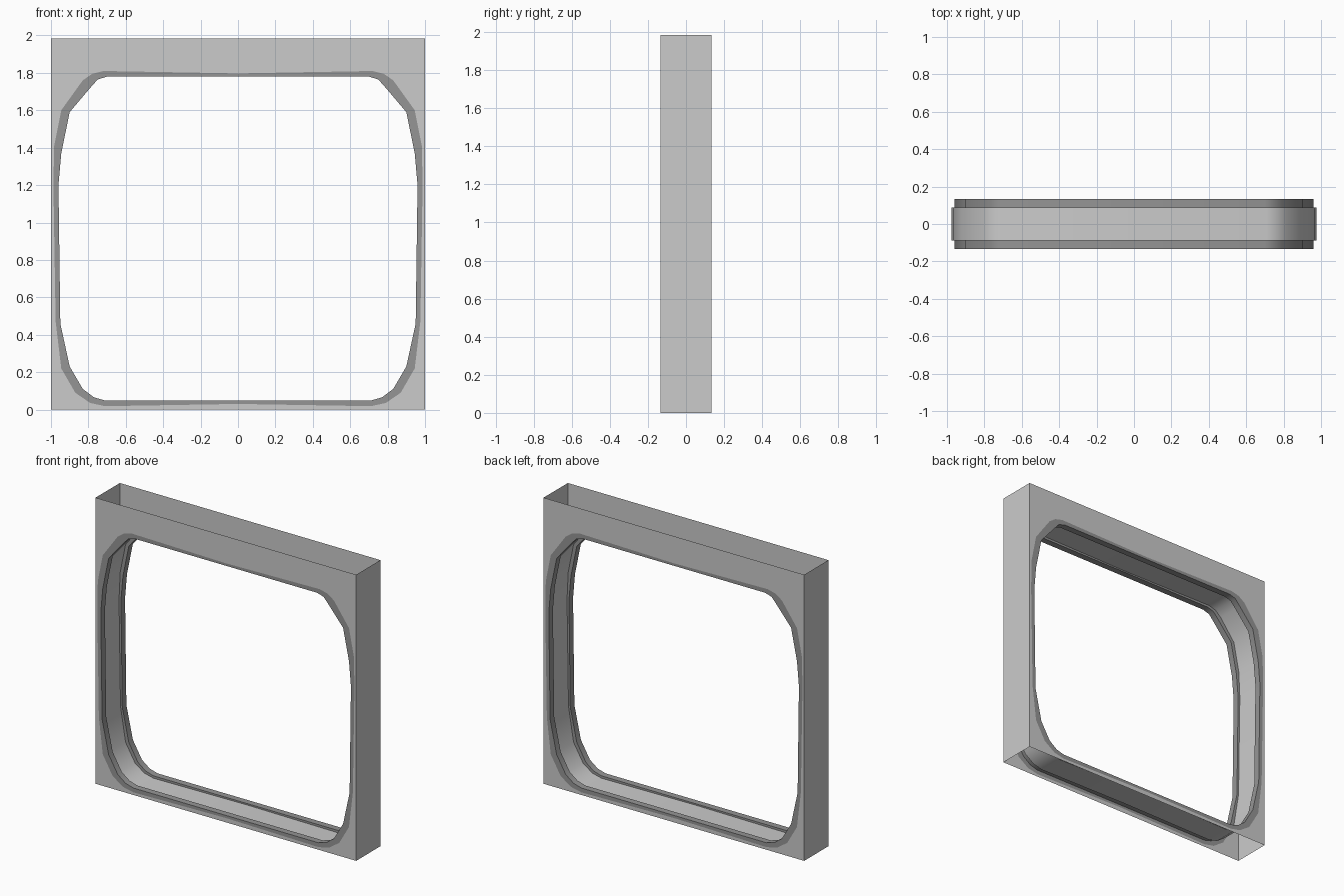
import bpy, bmesh

if "Cube" in bpy.data.objects:
    bpy.data.objects.remove(bpy.data.objects["Cube"])

DEPTH, LIP, HEIGHT = 0.133, 0.088, 1.985

# Right half outlines (x, z), bottom centre to top centre
TRIM = [(0, .03), (.71, .018), (.79, .035), (.87, .09), (.945, .22), (.975, .47), (.987, 1.2),
        (.983, 1.41), (.945, 1.6), (.83, 1.76), (.78, 1.795), (.72, 1.81), (0, 1.797)]
EDGE = [(0, .048), (.71, .048), (.77, .065), (.83, .11), (.90, .23), (.95, .46), (.96, 1.2),
        (.945, 1.37), (.90, 1.59), (.79, 1.72), (.75, 1.765), (.70, 1.78), (0, 1.78)]
# Recessed channel lies between the two outlines
CHANNEL = [(a[0] * .55 + b[0] * .45, a[1] * .55 + b[1] * .45) for a, b in zip(TRIM, EDGE)]


def loop(half):
    return half + [(-x, z) for x, z in reversed(half[1:-1])]


def ring(bm, half, y):
    return [bm.verts.new((x, y, z)) for x, z in loop(half)]


def bridge(bm, a, b):
    n = len(a)
    for i in range(n):
        j = (i + 1) % n
        bm.faces.new((a[i], a[j], b[j], b[i]))


def finish(bm, name, mat=None, smooth=True):
    me = bpy.data.meshes.new(name)
    bm.to_mesh(me)
    bm.free()
    ob = bpy.data.objects.new(name, me)
    bpy.context.collection.objects.link(ob)
    if mat:
        me.materials.append(mat)
    if smooth:
        bpy.ops.object.select_all(action='DESELECT')
        ob.select_set(True)
        bpy.context.view_layer.objects.active = ob
        bpy.ops.object.shade_smooth_by_angle(angle=0.7)
    return ob


dark = bpy.data.materials.new("dark_trim")
dark.diffuse_color = (0.3, 0.3, 0.3, 1)
dark.use_nodes = True
dark.node_tree.nodes["Principled BSDF"].inputs["Base Color"].default_value = dark.diffuse_color

RECT = [(-1, 0), (1, 0), (1, HEIGHT), (-1, HEIGHT)]
for side, s in (("front", -1), ("back", 1)):
    # Flat plate with the opening
    bm = bmesh.new()
    edges = []
    for pts in (RECT, loop(TRIM)):
        vs = [bm.verts.new((x, s * DEPTH, z)) for x, z in pts]
        edges += [bm.edges.new((vs[i], vs[(i + 1) % len(vs)])) for i in range(len(vs))]
    bmesh.ops.triangle_fill(bm, use_beauty=True, edges=edges, normal=(0, s, 0))
    for f in bm.faces:
        f.normal_update()
        if f.normal.y * s < 0:
            f.normal_flip()
    finish(bm, side + "_plate", smooth=False)

    # Dark trim: flat band, lip and step into the channel
    bm = bmesh.new()
    rings = [ring(bm, TRIM, s * DEPTH), ring(bm, EDGE, s * DEPTH),
             ring(bm, EDGE, s * LIP), ring(bm, CHANNEL, s * LIP)]
    for a, b in zip(rings, rings[1:]):
        bridge(bm, a, b)
    if s > 0:
        bmesh.ops.reverse_faces(bm, faces=bm.faces[:])
    finish(bm, side + "_trim", dark)

# Channel lining the opening
bm = bmesh.new()
bridge(bm, ring(bm, CHANNEL, -LIP), ring(bm, CHANNEL, LIP))
finish(bm, "inner_channel")

# Side walls (top and bottom stay open)
for name, s in (("left_wall", -1), ("right_wall", 1)):
    bm = bmesh.new()
    f = bm.faces.new([bm.verts.new((s, s * y, z)) for y, z in
                      ((-DEPTH, 0), (DEPTH, 0), (DEPTH, HEIGHT), (-DEPTH, HEIGHT))])
    finish(bm, name, smooth=False)
